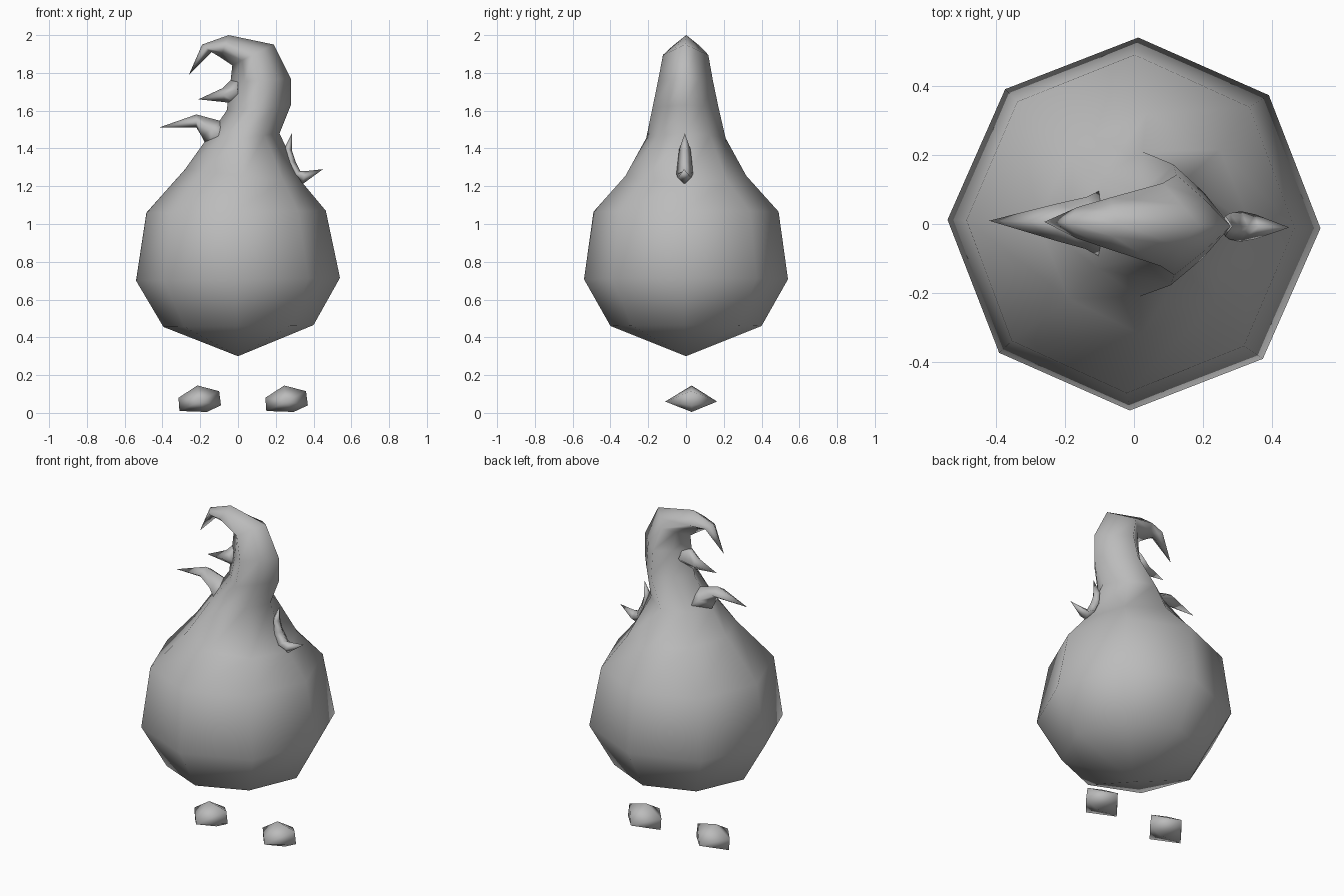
import bpy, bmesh, math
from mathutils import Vector

cube = bpy.data.objects.get("Cube")
if cube:
    bpy.data.objects.remove(cube, do_unlink=True)

grey = bpy.data.materials.new("plain grey")
grey.use_nodes = True
colour = (0.5, 0.5, 0.5, 1)
grey.diffuse_color = colour
grey.node_tree.nodes["Principled BSDF"].inputs["Base Color"].default_value = colour
TWIST = math.radians(-1.3)


def finish(name, bm, twist=0):
    bmesh.ops.recalc_face_normals(bm, faces=bm.faces)
    for face in bm.faces:
        face.smooth = True
    mesh = bpy.data.meshes.new(name)
    bm.to_mesh(mesh)
    bm.free()
    mesh.materials.append(grey)
    obj = bpy.data.objects.new(name, mesh)
    bpy.context.collection.objects.link(obj)
    obj.rotation_euler.z = twist
    return obj


def loft(name, sections, sides, start=None, end=None):
    """Skin rings given as (outer xz, inner xz, half depth, corner fullness)."""
    bm = bmesh.new()
    rings = []
    for outer, inner, depth, full in sections:
        a = Vector((outer[0], 0, outer[1]))
        b = Vector((inner[0], 0, inner[1]))
        mid, half, side = (a + b) / 2, (a - b) / 2, Vector((0, depth, 0))
        ring = []
        for i in range(sides):
            t = math.tau * i / sides
            c, s = math.cos(t), math.sin(t)
            k = 1 if min(abs(c), abs(s)) < 0.01 else full / abs(c)
            ring.append(bm.verts.new(mid + half * c * k + side * s * k))
        rings.append(ring)
    for low, high in zip(rings, rings[1:]):
        for i in range(sides):
            j = (i + 1) % sides
            bm.faces.new((low[i], low[j], high[j], high[i]))
    for ring, point in ((rings[0], start), (rings[-1], end)):
        if point:
            tip = bm.verts.new((point[0], 0, point[1]))
            for i in range(sides):
                bm.faces.new((ring[i], ring[(i + 1) % sides], tip))
        else:
            bm.faces.new(ring)
    return finish(name, bm, TWIST)


# Gourd body, neck and curled top horn in one skin
loft("body", [
    ((0.40, 0.465), (-0.395, 0.455), 0.40, 0.707),
    ((0.54, 0.715), (-0.54, 0.70), 0.54, 0.707),
    ((0.465, 1.07), (-0.485, 1.06), 0.49, 0.707),
    ((0.34, 1.22), (-0.28, 1.29), 0.32, 0.69),
    ((0.22, 1.48), (-0.18, 1.43), 0.21, 0.62),
    ((0.28, 1.63), (-0.06, 1.60), 0.175, 0.54),
    ((0.28, 1.77), (-0.04, 1.75), 0.145, 0.52),
    ((0.19, 1.95), (-0.03, 1.84), 0.12, 0.5),
    ((-0.05, 2.0), (-0.09, 1.88), 0.075, 0.5),
    ((-0.19, 1.95), (-0.14, 1.91), 0.045, 0.5),
], 8, start=(0, 0.30), end=(-0.26, 1.79))

# Thorns on the right side
loft("long_thorn", [
    ((-0.03, 1.53), (-0.15, 1.38), 0.10, 1),
    ((-0.09, 1.545), (-0.19, 1.46), 0.075, 1),
    ((-0.22, 1.58), (-0.22, 1.51), 0.055, 1),
], 4, end=(-0.42, 1.51))
loft("short_thorn", [
    ((0.0, 1.80), (0.0, 1.63), 0.07, 1),
    ((-0.08, 1.72), (-0.07, 1.645), 0.04, 1),
], 4, end=(-0.21, 1.66))

# Hooked sprout on the left side
loft("hooked_sprout", [
    ((0.285, 1.39), (0.245, 1.40), 0.03, 1),
    ((0.305, 1.33), (0.25, 1.32), 0.038, 1),
    ((0.33, 1.28), (0.29, 1.25), 0.044, 1),
    ((0.36, 1.28), (0.34, 1.21), 0.036, 1),
], 4, start=(0.285, 1.48), end=(0.45, 1.29))

# Feet: a six-sided outline pulled to a point at front and back
outline = [(-0.085, 0.01), (-0.09, 0.08), (0.01, 0.145),
           (0.125, 0.115), (0.135, 0.04), (0.06, 0.005)]
for name, x in (("right_foot", -0.225), ("left_foot", 0.235)):
    bm = bmesh.new()
    ring = [bm.verts.new((x + dx, 0.03, z)) for dx, z in outline]
    for y in (-0.11, 0.165):
        tip = bm.verts.new((x + 0.02, y, 0.06))
        for i, v in enumerate(ring):
            bm.faces.new((v, ring[(i + 1) % len(ring)], tip))
    finish(name, bm)
